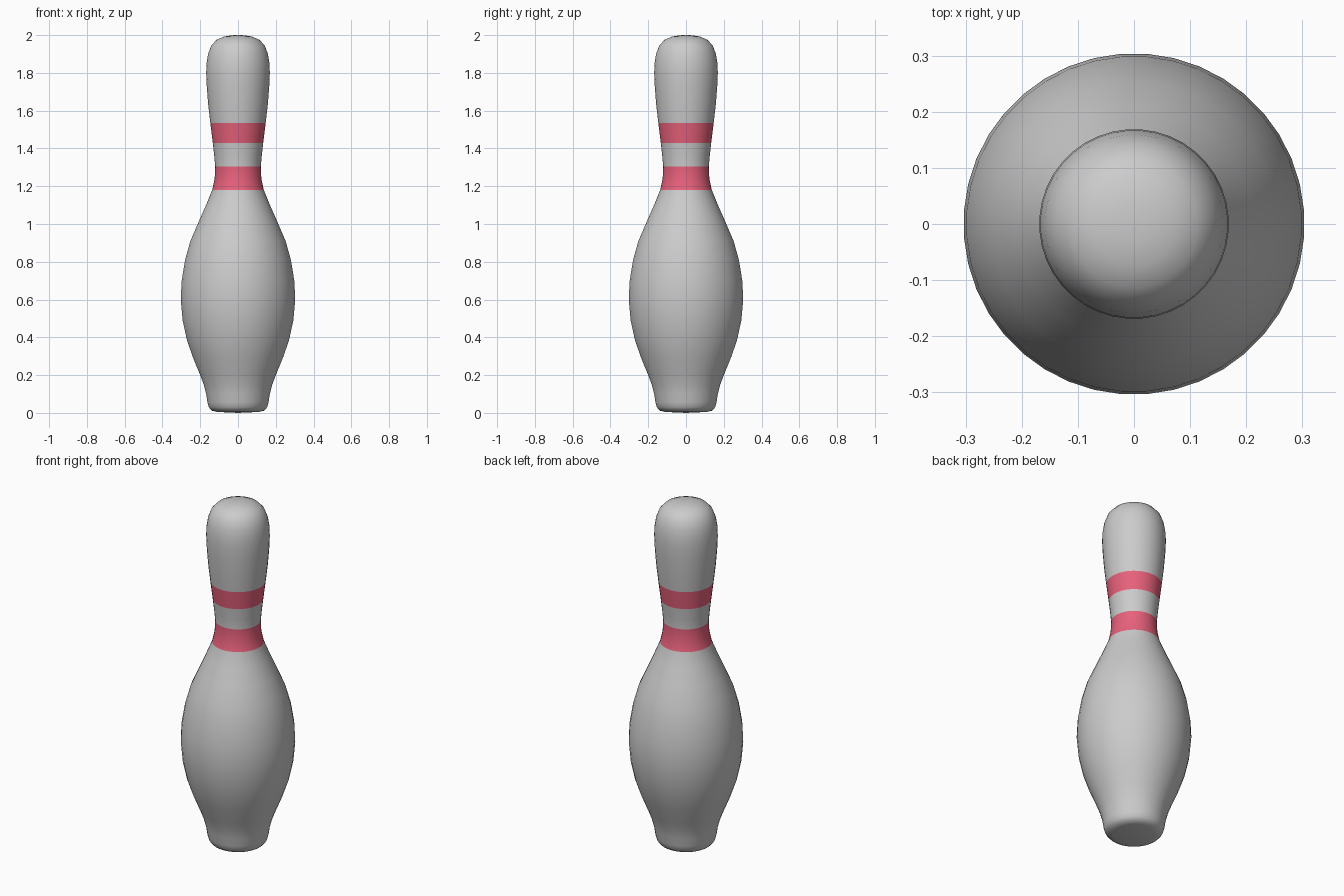
import bpy, bmesh, math

if "Cube" in bpy.data.objects:
    bpy.data.objects.remove(bpy.data.objects["Cube"])

SIDES = 40

# Outer profile, bottom to top: (radius, height)
PROFILE = [
    (0.11, 0.005), (0.14, 0.012), (0.155, 0.03), (0.162, 0.055), (0.169, 0.10),
    (0.182, 0.15), (0.203, 0.205), (0.24, 0.295), (0.271, 0.385), (0.294, 0.49),
    (0.304, 0.60), (0.299, 0.70), (0.281, 0.81), (0.253, 0.91), (0.210, 1.01),
    (0.170, 1.10), (0.137, 1.18), (0.124, 1.24), (0.121, 1.305), (0.126, 1.36),
    (0.134, 1.43), (0.147, 1.535), (0.158, 1.63), (0.166, 1.73), (0.169, 1.80),
    (0.167, 1.85), (0.159, 1.90), (0.142, 1.945), (0.114, 1.975), (0.075, 1.992),
    (0.035, 1.999)]
STRIPES = [(1.18, 1.305), (1.43, 1.535)]


def material(name, colour):
    mat = bpy.data.materials.new(name)
    mat.diffuse_color = colour
    mat.use_nodes = True
    mat.node_tree.nodes["Principled BSDF"].inputs["Base Color"].default_value = mat.diffuse_color
    return mat


# Lathe the profile into rings
bm = bmesh.new()
rings = []
for r, z in PROFILE:
    angles = [2 * math.pi * (i + 0.5) / SIDES for i in range(SIDES)]
    rings.append([bm.verts.new((r * math.cos(a), r * math.sin(a), z)) for a in angles])

# Side faces, with the two neck stripes coloured
for (_, z0), (_, z1), low, high in zip(PROFILE, PROFILE[1:], rings, rings[1:]):
    mid = (z0 + z1) / 2
    red = any(a < mid < b for a, b in STRIPES)
    for i in range(SIDES):
        j = (i + 1) % SIDES
        bm.faces.new((low[i], low[j], high[j], high[i])).material_index = int(red)

# Base and crown, closed as fans
for ring, z in ((rings[0][::-1], 0.0), (rings[-1], 2.0)):
    centre = bm.verts.new((0, 0, z))
    for i in range(SIDES):
        bm.faces.new((ring[i], ring[(i + 1) % SIDES], centre))

mesh = bpy.data.meshes.new("bowling_pin")
bm.to_mesh(mesh)
bm.free()
mesh.materials.append(material("pin_white", (0.8, 0.8, 0.8, 1)))
mesh.materials.append(material("stripe_red", (0.8, 0.12, 0.2, 1)))

pin = bpy.data.objects.new("bowling_pin", mesh)
bpy.context.collection.objects.link(pin)
bpy.context.view_layer.objects.active = pin
pin.select_set(True)
bpy.ops.object.shade_smooth_by_angle(angle=math.radians(60))
